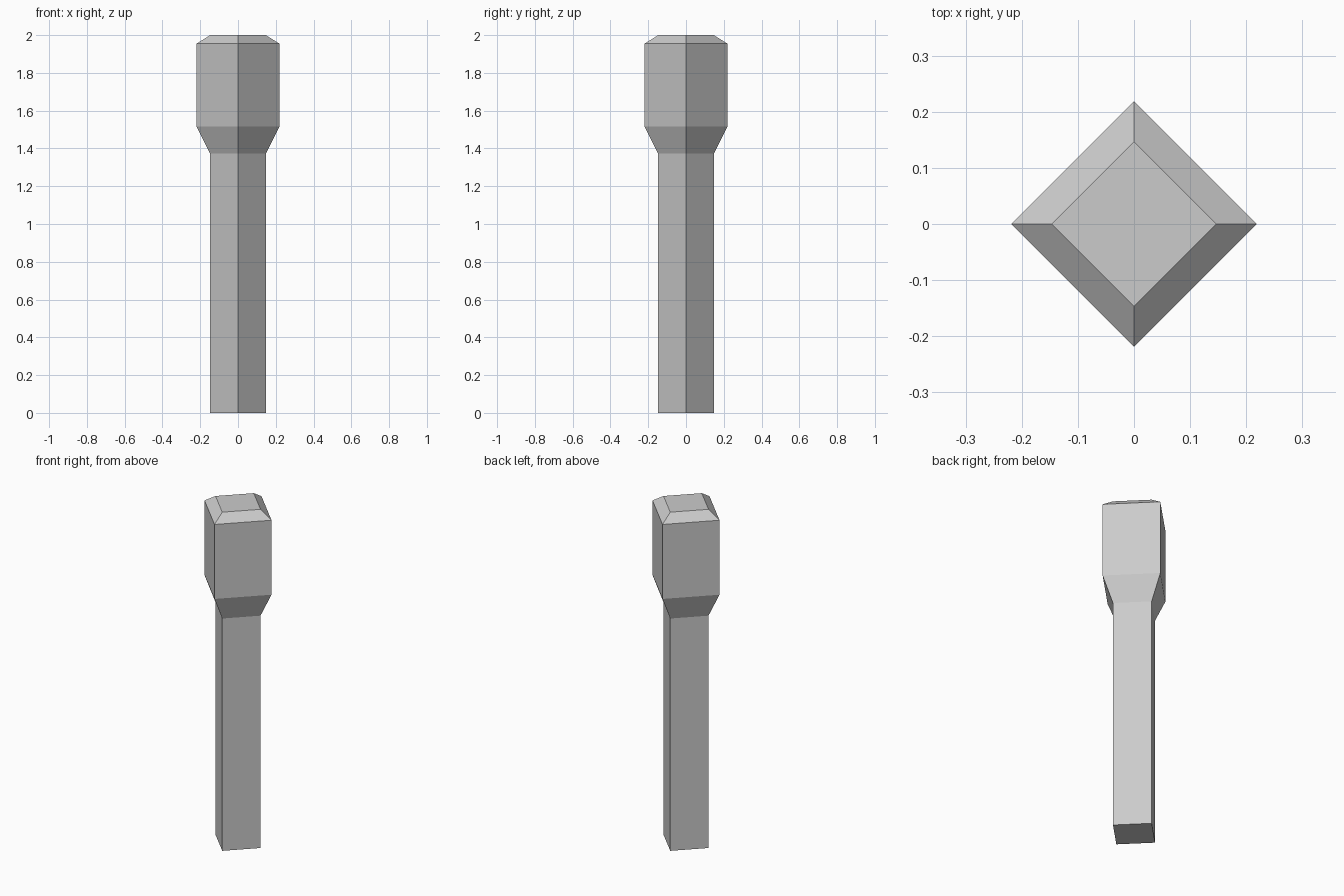
import bpy, bmesh
from math import cos, sin, pi

if "Cube" in bpy.data.objects:
    bpy.data.objects.remove(bpy.data.objects["Cube"])

# (corner radius, height) rings of the square post, bottom to top
PROFILE = [(0.147, 0.0), (0.147, 1.372), (0.219, 1.515), (0.219, 1.955), (0.147, 2.0)]
SIDES = 4


def lofted_post(name, profile, sides):
    bm = bmesh.new()
    rings = [[bm.verts.new((r * cos(2 * pi * i / sides), r * sin(2 * pi * i / sides), z))
              for i in range(sides)] for r, z in profile]
    # side walls between neighbouring rings
    for low, high in zip(rings, rings[1:]):
        for i in range(sides):
            j = (i + 1) % sides
            bm.faces.new((low[i], low[j], high[j], high[i]))
    # end caps
    bm.faces.new(rings[0][::-1])
    bm.faces.new(rings[-1])
    mesh = bpy.data.meshes.new(name)
    bm.to_mesh(mesh)
    bm.free()
    obj = bpy.data.objects.new(name, mesh)
    bpy.context.collection.objects.link(obj)
    return obj


# Slim shaft flaring into a chamfered head, corners on the x and y axes
lofted_post("post", PROFILE, SIDES)
